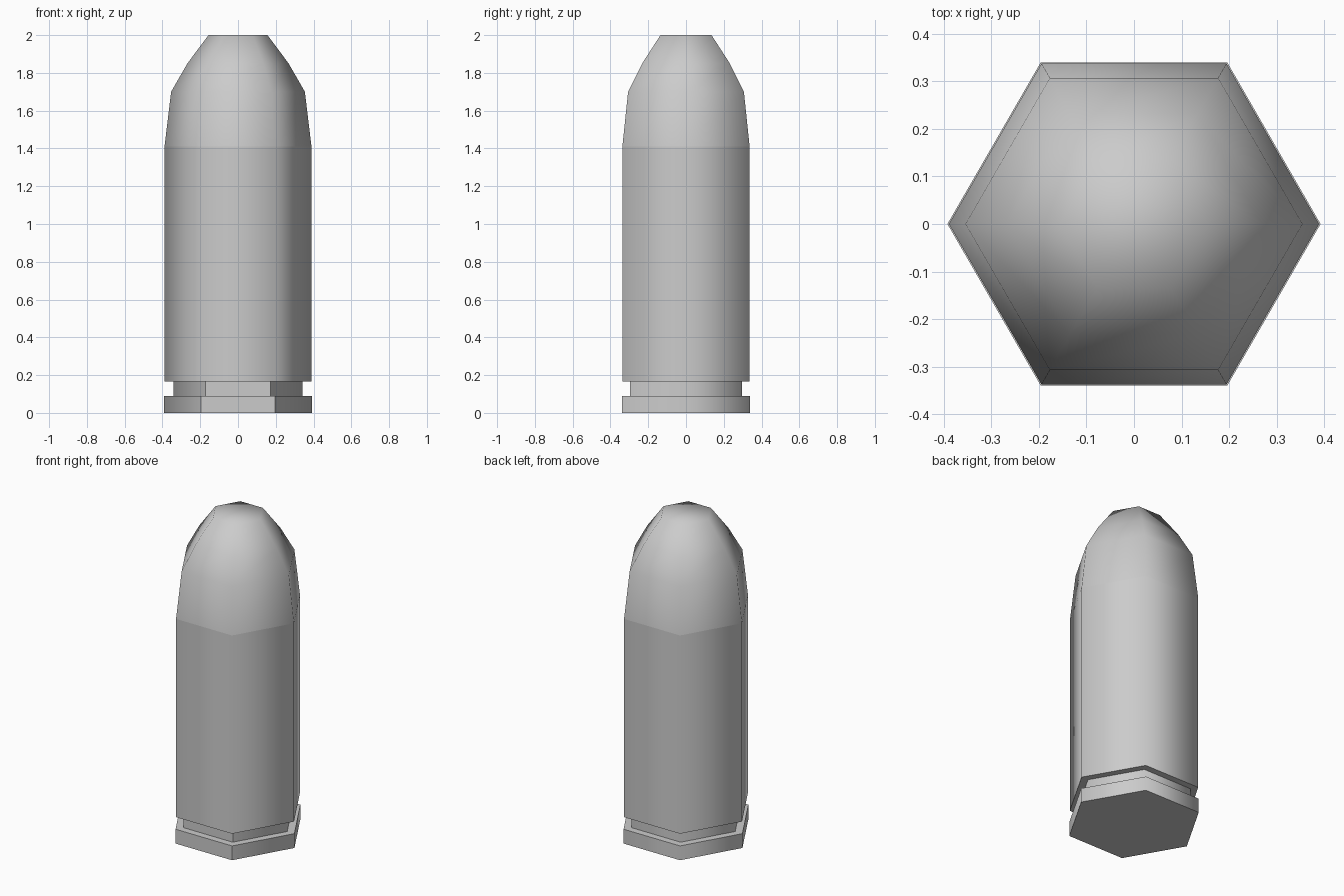
import bpy, bmesh
from math import cos, sin, pi

cube = bpy.data.objects.get("Cube")
if cube:
    bpy.data.objects.remove(cube, do_unlink=True)

SIDES = 6

metal = bpy.data.materials.new("grey metal")
metal.use_nodes = True
metal.diffuse_color = (0.6, 0.6, 0.6, 1)
metal.node_tree.nodes["Principled BSDF"].inputs["Base Color"].default_value = (0.6, 0.6, 0.6, 1)


def hex_part(name, profile, smooth_top=False, sharp_front=False):
    """Stack hexagonal rings from (radius, height) pairs and cap both ends."""
    bm = bmesh.new()
    rings = [[bm.verts.new((r * cos(2 * pi * i / SIDES), r * sin(2 * pi * i / SIDES), z))
              for i in range(SIDES)] for r, z in profile]
    for low, high in zip(rings, rings[1:]):
        for i in range(SIDES):
            j = (i + 1) % SIDES
            face = bm.faces.new((low[i], low[j], high[j], high[i]))
            face.smooth = True
            # crisp upright corners on the front
            edge = bm.edges.get((low[i], high[i]))
            if sharp_front and low[i].co.y < -0.1:
                edge.smooth = False
    bm.faces.new(rings[0][::-1])
    bm.faces.new(rings[-1]).smooth = smooth_top
    # flat caps keep a hard edge around them
    for face in bm.faces:
        if not face.smooth:
            for edge in face.edges:
                edge.smooth = False
    mesh = bpy.data.meshes.new(name)
    bm.to_mesh(mesh)
    bm.free()
    mesh.materials.append(metal)
    obj = bpy.data.objects.new(name, mesh)
    bpy.context.collection.objects.link(obj)
    return obj


# Base rim and the extractor groove above it
hex_part("base_rim", [(0.392, 0), (0.392, 0.09)], sharp_front=True)
hex_part("extractor_groove", [(0.342, 0.09), (0.342, 0.165)], sharp_front=True)

# Long straight case
hex_part("case", [(0.389, 0.165), (0.389, 1.41)])

# Rounded nose with a blunt tip
hex_part("bullet_nose",
         [(0.389, 1.41), (0.354, 1.70), (0.268, 1.85), (0.156, 2.0)],
         smooth_top=True)
